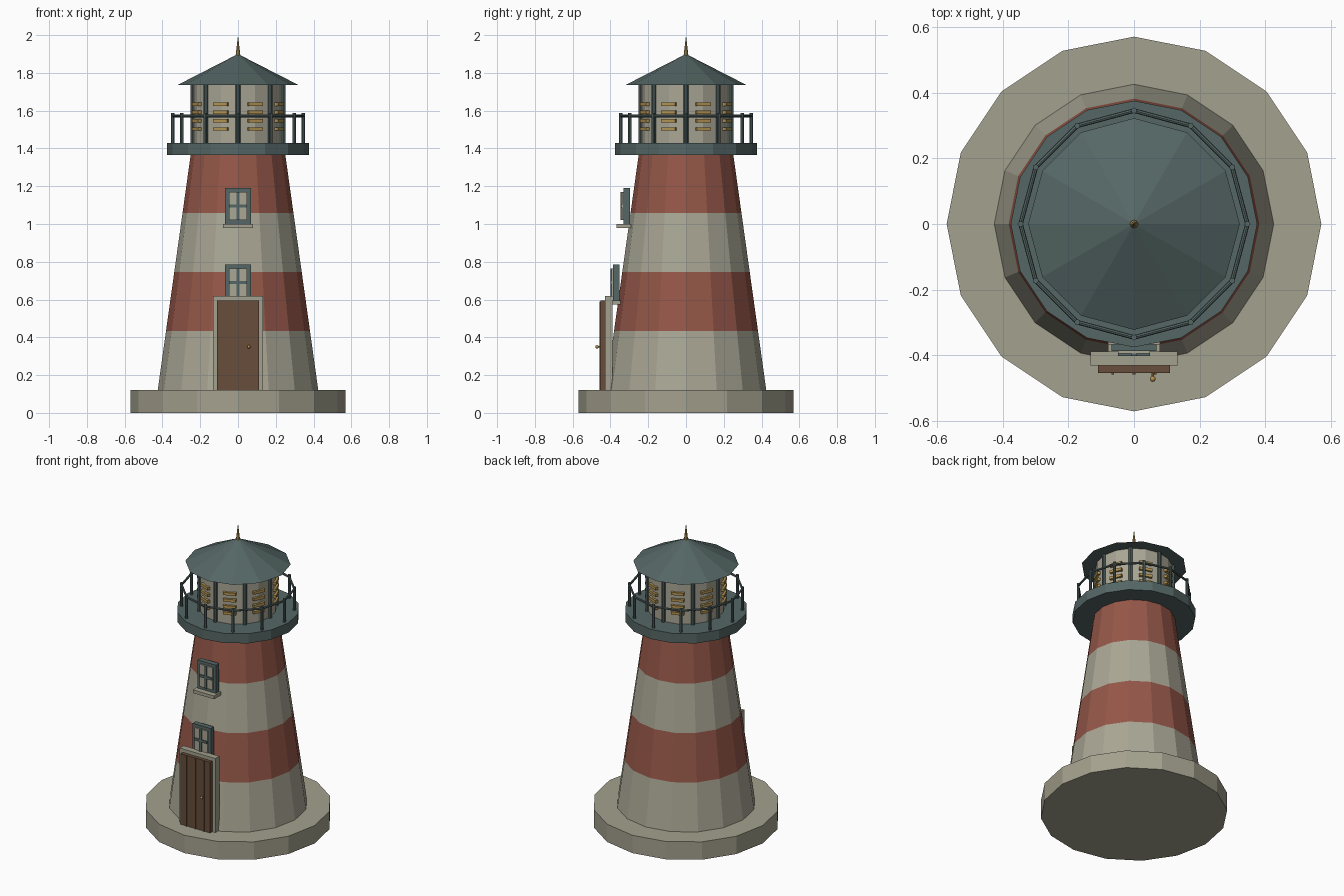
import bpy
from math import sin, cos, pi, radians
from mathutils import Vector

cube = bpy.data.objects.get("Cube")
if cube:
    bpy.data.objects.remove(cube, do_unlink=True)


def material(name, *rgb):
    m = bpy.data.materials.new(name)
    m.use_nodes = True
    m.diffuse_color = (*rgb, 1)
    m.node_tree.nodes["Principled BSDF"].inputs["Base Color"].default_value = (*rgb, 1)
    return m


CREAM = material("cream", 0.40, 0.385, 0.30)
STONE = material("stone", 0.37, 0.355, 0.27)
RED = material("brick_red", 0.30, 0.095, 0.065)
TEAL = material("dark_teal", 0.09, 0.135, 0.13)
BROWN = material("door_brown", 0.135, 0.075, 0.043)
GOLD = material("brass", 0.45, 0.29, 0.08)


def finish(name, mat):
    ob = bpy.context.object
    ob.name = ob.data.name = name
    ob.data.materials.append(mat)
    return ob


def frustum(name, mat, sides, r_low, r_high, z0, z1, x=0, y=0):
    """Upright prism, frustum or cone with a corner on the x axis."""
    bpy.ops.mesh.primitive_cone_add(vertices=sides, radius1=r_low, radius2=r_high,
                                    depth=z1 - z0, location=(x, y, (z0 + z1) / 2))
    return finish(name, mat)


def box(name, mat, x, y, z):
    """Box from pairs of limits on each axis."""
    lims = (x, y, z)
    bpy.ops.mesh.primitive_cube_add(size=1, location=[(a + b) / 2 for a, b in lims])
    ob = finish(name, mat)
    ob.scale = [b - a for a, b in lims]
    return ob


def bar(name, mat, a, b, r):
    """Round bar between two points."""
    a, b = Vector(a), Vector(b)
    bpy.ops.mesh.primitive_cylinder_add(vertices=8, radius=r, depth=(b - a).length,
                                        location=(a + b) / 2)
    ob = finish(name, mat)
    ob.rotation_euler = (b - a).to_track_quat('Z', 'Y').to_euler()
    return ob


def around(r, angle, z):
    return (r * cos(angle), r * sin(angle), z)


# Base and striped tower
TOWER_LOW, TOWER_HIGH, SLOPE = 0.12, 1.37, 0.14
BAND = (TOWER_HIGH - TOWER_LOW) / 4


def tower_radius(z):
    return 0.425 - SLOPE * (z - TOWER_LOW)


frustum("base", STONE, 16, 0.57, 0.57, 0, TOWER_LOW)
for i in range(4):
    z0 = TOWER_LOW + i * BAND
    z1 = z0 + BAND
    frustum(f"tower_band_{i + 1}", RED if i % 2 else CREAM, 16,
            tower_radius(z0), tower_radius(z1), z0, z1)

# Gallery deck, lantern room, roof and spire
DECK, EAVES = 1.43, 1.735
frustum("gallery_deck", TEAL, 16, 0.375, 0.375, 1.365, DECK)
frustum("lantern_room", CREAM, 16, 0.235, 0.235, DECK, EAVES)
frustum("roof", TEAL, 12, 0.322, 0, EAVES, 1.9)
frustum("spire", GOLD, 8, 0.014, 0, 1.88, 2.0)

# Lantern posts and brass slats
for i in range(8):
    a = i * pi / 4
    px, py, _ = around(0.24, a, 0)
    frustum(f"lantern_post_{i + 1}", TEAL, 8, 0.012, 0.012, DECK, EAVES, px, py)
    a += pi / 8
    for j in range(4):
        z = 1.503 + 0.044 * j
        slat = box(f"lantern_slat_{i + 1}_{j + 1}", GOLD,
                   (-0.01, 0.01), (-0.04, 0.04), (-0.009, 0.009))
        slat.location = around(0.236, a, z)
        slat.rotation_euler.z = a

# Railing
for i in range(12):
    a, b = radians(30 * i), radians(30 * i + 30)
    px, py, _ = around(0.345, a, 0)
    frustum(f"rail_post_{i + 1}", TEAL, 8, 0.009, 0.009, DECK, 1.587, px, py)
    bar(f"handrail_{i + 1}", TEAL, around(0.345, a, 1.572), around(0.345, b, 1.572), 0.007)

# Door with frame, battens and knob
box("door_frame", STONE, (-0.133, 0.133), (-0.43, -0.388), (TOWER_LOW, 0.618))
box("door", BROWN, (-0.11, 0.11), (-0.453, -0.43), (TOWER_LOW, 0.595))
for i in (-1, 0, 1):
    box(f"door_batten_{i + 2}", BROWN, (0.065 * i - 0.004, 0.065 * i + 0.004),
        (-0.458, -0.453), (TOWER_LOW, 0.59))
bar("knob_stem", GOLD, (0.057, -0.45, 0.35), (0.057, -0.47, 0.35), 0.004)
bpy.ops.mesh.primitive_uv_sphere_add(segments=10, ring_count=6, radius=0.009,
                                     location=(0.057, -0.471, 0.35))
finish("door_knob", GOLD)

# Windows: frame, pane, glazing bars and sill
for name, z, back in (("lower", 0.69, -0.352), ("upper", 1.095, -0.297)):
    front = back - 0.034
    box(name + "_window_frame", TEAL, (-0.068, 0.068), (front, back), (z - 0.095, z + 0.095))
    box(name + "_window_pane", CREAM, (-0.048, 0.048), (front - 0.008, front),
        (z - 0.075, z + 0.075))
    box(name + "_window_mullion", TEAL, (-0.008, 0.008), (front - 0.015, front),
        (z - 0.075, z + 0.075))
    box(name + "_window_crossbar", TEAL, (-0.048, 0.048), (front - 0.015, front),
        (z - 0.008, z + 0.008))
    box(name + "_window_sill", STONE, (-0.079, 0.079), (back - 0.07, back + 0.005),
        (z - 0.117, z - 0.095))
